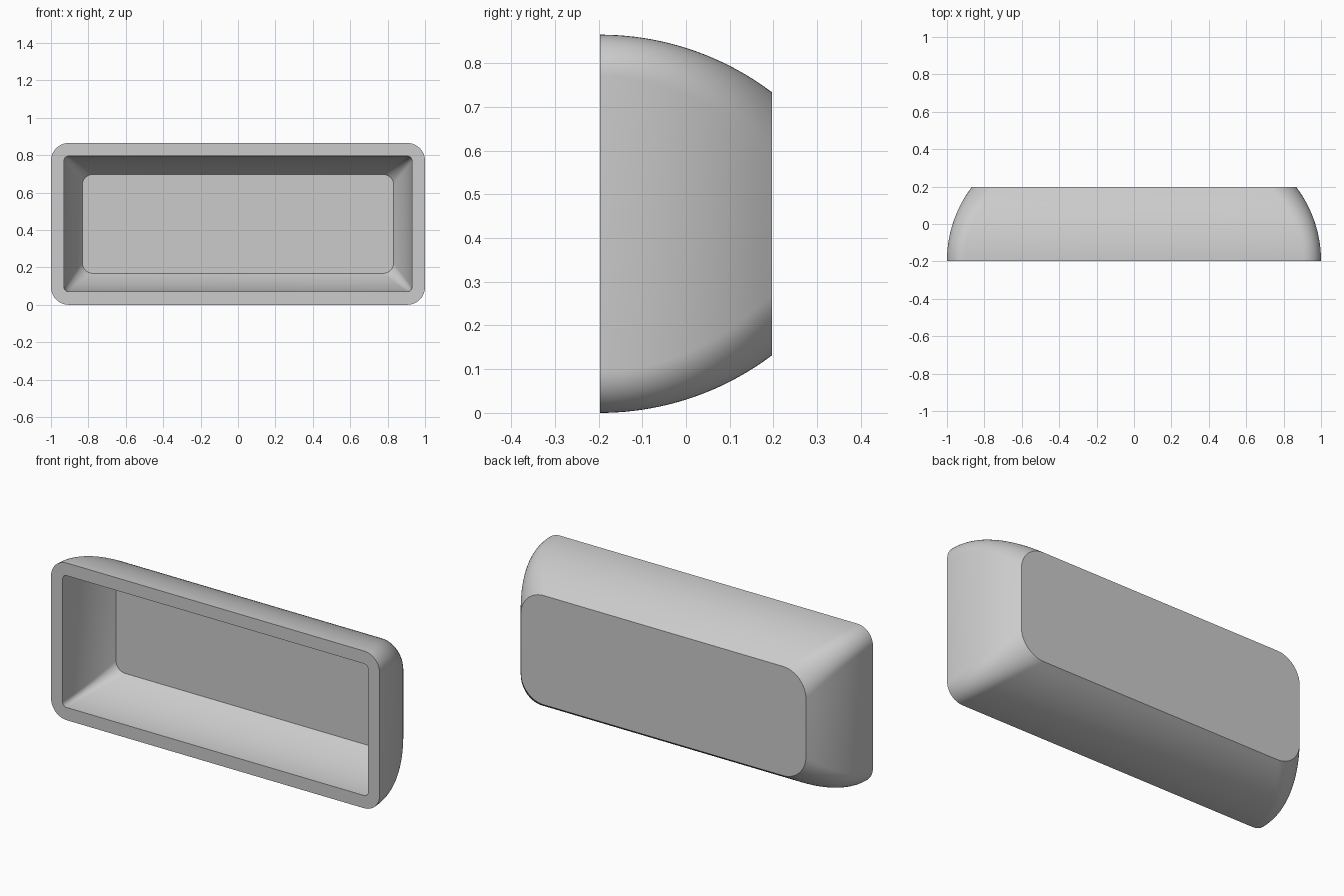
import bpy, bmesh, math

cube = bpy.data.objects.get("Cube")
if cube:
    bpy.data.objects.remove(cube, do_unlink=True)

HALF_W, HALF_H, HALF_D = 1.0, 0.4325, 0.197   # outer half sizes
WALL = 0.07
ARC_R = 0.654                                 # radius of the curved sides
CORNER_STEPS, DEPTH_STEPS = 12, 20


def rounded_ring(bm, y, half_w, half_h, radius):
    """Rounded rectangle facing the front, as a loop of vertices."""
    ring = []
    for k, (sx, sz) in enumerate([(1, 1), (-1, 1), (-1, -1), (1, -1)]):
        for i in range(CORNER_STEPS + 1):
            a = (k + i / CORNER_STEPS) * math.pi / 2
            x = sx * (half_w - radius) + radius * math.cos(a)
            z = sz * (half_h - radius) + radius * math.sin(a)
            ring.append(bm.verts.new((x, y, z + HALF_H)))
    return ring


def shell_rings(bm, wall, depth):
    """Rings from the front rim back along the arc, offset inward by wall."""
    rings = []
    r = ARC_R - wall
    for i in range(DEPTH_STEPS + 1):
        t = depth * i / DEPTH_STEPS
        inset = wall + r - math.sqrt(r * r - t * t)
        corner = 0.095 - wall + 0.045 * (t / (2 * HALF_D)) ** 2
        rings.append(rounded_ring(bm, t - HALF_D, HALF_W - inset, HALF_H - inset, corner))
    return rings


# Hollow tray: outer skin from back to rim, then cavity from rim to floor
bm = bmesh.new()
rings = shell_rings(bm, 0, 2 * HALF_D)[::-1] + shell_rings(bm, WALL, 2 * HALF_D - WALL)
for a, b in zip(rings, rings[1:]):
    for i in range(len(a)):
        j = (i + 1) % len(a)
        bm.faces.new((a[i], a[j], b[j], b[i]))
bm.faces.new(rings[0])
bm.faces.new(rings[-1])
bmesh.ops.recalc_face_normals(bm, faces=bm.faces)
mesh = bpy.data.meshes.new("hollow_tray")
bm.to_mesh(mesh)
bm.free()
tray = bpy.data.objects.new("hollow_tray", mesh)
bpy.context.collection.objects.link(tray)

# Plain grey colour
grey = bpy.data.materials.new("light_grey")
grey.use_nodes = True
colour = (0.6, 0.6, 0.6, 1)
grey.diffuse_color = colour
grey.node_tree.nodes["Principled BSDF"].inputs["Base Color"].default_value = colour
mesh.materials.append(grey)

# Smooth sides with crisp rim, floor and back edges
bpy.ops.object.select_all(action='DESELECT')
tray.select_set(True)
bpy.context.view_layer.objects.active = tray
bpy.ops.object.shade_smooth_by_angle(angle=math.radians(30))
